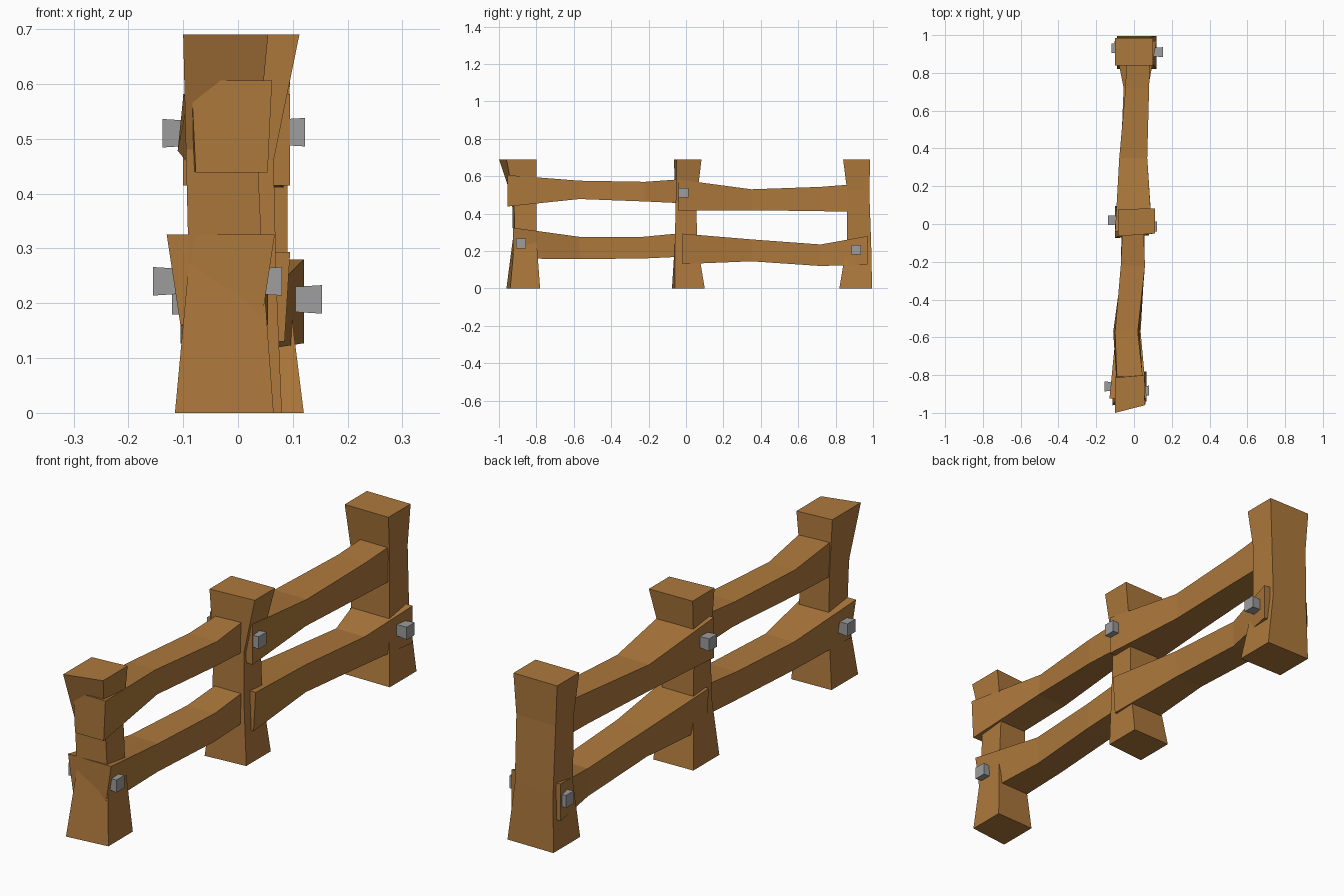
import bpy, bmesh
from mathutils import Matrix


def material(name, rgb):
    m = bpy.data.materials.new(name)
    m.diffuse_color = (*rgb, 1)
    return m


wood = material("brown wood", (0.42, 0.19, 0.045))
metal = material("grey metal", (0.34, 0.34, 0.34))


def loft(name, rings, mat):
    """Join four-cornered rings into one closed flat-sided beam."""
    bm = bmesh.new()
    loops = [[bm.verts.new(p) for p in r] for r in rings]
    for a, b in zip(loops, loops[1:]):
        for i in range(4):
            j = (i + 1) % 4
            bm.faces.new((a[i], a[j], b[j], b[i]))
    bm.faces.new(loops[0][::-1])
    bm.faces.new(loops[-1])
    bmesh.ops.recalc_face_normals(bm, faces=bm.faces)
    me = bpy.data.meshes.new(name)
    bm.to_mesh(me)
    bm.free()
    me.materials.append(mat)
    ob = bpy.data.objects.new(name, me)
    bpy.context.collection.objects.link(ob)
    return ob


def post(name, rows):
    # row: z, x0, x1, y0, y1, forward/back skew of the front right corner
    loft(name, [[(x0, y0, z), (x1, y0 + s, z), (x1, y1, z), (x0, y1 - s / 3, z)]
                for z, x0, x1, y0, y1, s in rows], wood)


def rail(name, rows):
    # row: y, x0, x1, z0, z1, widening of the upper edge
    loft(name, [[(x0 + w, y, z0), (x1 - w, y, z0), (x1, y, z1), (x0, y, z1)]
                for y, x0, x1, z0, z1, w in rows], wood)


# Uneven hewn posts
post("front_post", [
    (0.00, -0.115, 0.065, -0.96, -0.78, 0.02),
    (0.27, -0.09, 0.045, -0.925, -0.80, 0.01),
    (0.48, -0.095, 0.035, -0.93, -0.80, 0.01),
    (0.69, -0.10, 0.055, -1.0, -0.80, 0.04)])
post("middle_post", [
    (0.00, -0.10, 0.08, -0.075, 0.10, 0.015),
    (0.24, -0.075, 0.07, -0.06, 0.06, 0.0),
    (0.46, -0.075, 0.065, -0.055, 0.055, 0.0),
    (0.69, -0.085, 0.112, -0.065, 0.083, 0.015)])
post("back_post", [
    (0.00, -0.09, 0.12, 0.82, 0.995, 0.0),
    (0.24, -0.085, 0.09, 0.86, 0.99, 0.0),
    (0.52, -0.09, 0.09, 0.862, 0.98, 0.0),
    (0.69, -0.10, 0.10, 0.84, 0.985, 0.0)])

# Rails, fat at the ends and thin in the middle
rail("upper_front_rail", [
    (-0.955, -0.085, 0.062, 0.438, 0.606, 0.008),
    (-0.57, -0.10, 0.02, 0.478, 0.576, -0.01),
    (-0.22, -0.07, 0.058, 0.465, 0.57, 0.008),
    (-0.01, -0.06, 0.05, 0.455, 0.585, 0.0)])
rail("upper_back_rail", [
    (-0.04, -0.10, 0.095, 0.415, 0.582, 0.0),
    (0.35, -0.078, 0.07, 0.418, 0.53, 0.005),
    (0.72, -0.045, 0.08, 0.413, 0.543, 0.0),
    (0.90, -0.04, 0.085, 0.41, 0.557, 0.0)])
rail("lower_front_rail", [
    (-0.925, -0.13, 0.067, 0.16, 0.325, 0.025),
    (-0.57, -0.095, 0.035, 0.157, 0.276, 0.005),
    (-0.23, -0.07, 0.055, 0.16, 0.276, 0.0),
    (-0.01, -0.065, 0.055, 0.17, 0.297, 0.0)])
rail("lower_back_rail", [
    (-0.02, -0.09, 0.095, 0.13, 0.293, 0.01),
    (0.35, -0.07, 0.07, 0.145, 0.262, 0.005),
    (0.72, -0.055, 0.075, 0.12, 0.235, 0.0),
    (0.97, -0.105, 0.12, 0.127, 0.28, 0.0)])

# Tapered square bolt heads; x is the outer end, side points outward
for name, x, y, z in [
        ("upper_bolt_left", -0.138, 0.02, 0.51), ("upper_bolt_right", 0.122, -0.013, 0.512),
        ("front_bolt_left", -0.155, -0.86, 0.24), ("front_bolt_right", 0.08, -0.882, 0.24),
        ("back_bolt_left", -0.12, 0.93, 0.205), ("back_bolt_right", 0.153, 0.91, 0.207)]:
    side = 1 if x > 0 else -1
    loft(name, [[(px, y + sy * r, z + sz * r)
                 for sy, sz in ((-1, -1), (1, -1), (1, 1), (-1, 1))]
                for px, r in ((x - side * 0.065, 0.022), (x, 0.026))], metal)
